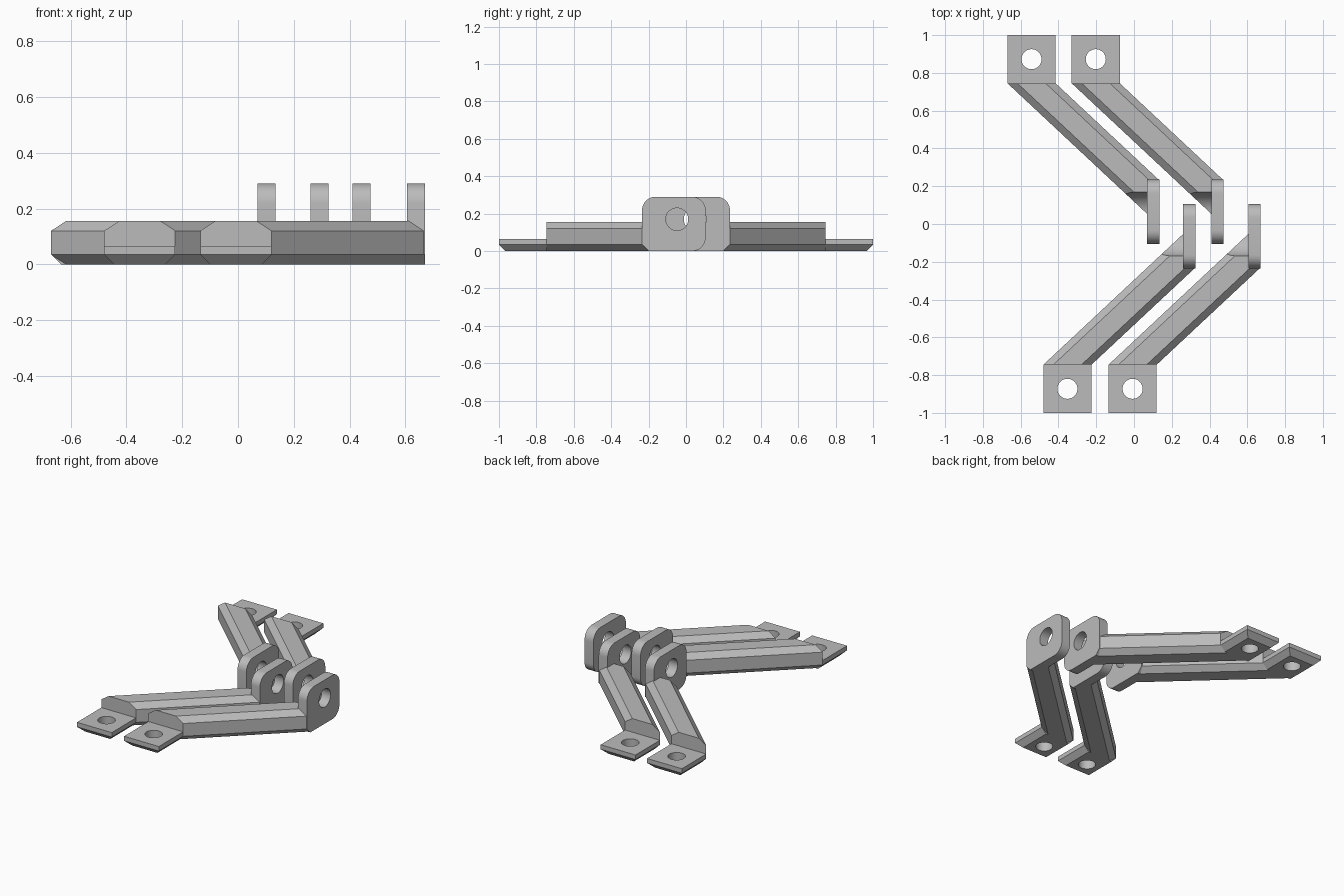
import bpy, bmesh
from math import radians, cos, sin, pi
from mathutils import Matrix, Vector

if "Cube" in bpy.data.objects:
    bpy.data.objects.remove(bpy.data.objects["Cube"], do_unlink=True)

grey = bpy.data.materials.new("plain grey")
grey.use_nodes = True
GREY = (0.5, 0.5, 0.5, 1)
grey.diffuse_color = GREY
grey.node_tree.nodes["Principled BSDF"].inputs["Base Color"].default_value = GREY

# Shared bracket dimensions; the pad's left edge is local x = 0
PAD_W = 0.255
PAD_Y0, PAD_Y1 = -1.0, -0.745
LUG_X0, LUG_X1 = 0.74, 0.805
LUG_Y0, LUG_Y1, LUG_TOP = -0.235, 0.105, 0.29
BOLT = (-0.048, 0.17)
SLOPE = 0.935
CH = 0.035


def make_object(name, bm):
    bmesh.ops.recalc_face_normals(bm, faces=bm.faces)
    mesh = bpy.data.meshes.new(name)
    bm.to_mesh(mesh)
    bm.free()
    mesh.materials.append(grey)
    obj = bpy.data.objects.new(name, mesh)
    bpy.context.collection.objects.link(obj)
    return obj


def loft(rings):
    """Bridge rings of equal length and cap both ends."""
    bm = bmesh.new()
    loops = [[bm.verts.new(p) for p in ring] for ring in rings]
    for a, b in zip(loops, loops[1:]):
        for i in range(len(a)):
            j = (i + 1) % len(a)
            bm.faces.new((a[i], a[j], b[j], b[i]))
    bm.faces.new(loops[0])
    bm.faces.new(loops[-1])
    return bm


def cylinder(name, radius, length, centre, axis):
    bm = bmesh.new()
    turn = Matrix.Rotation(pi / 2, 4, "Y") if axis == "X" else Matrix()
    bmesh.ops.create_cone(bm, cap_ends=True, segments=48, radius1=radius, radius2=radius,
                          depth=length, matrix=Matrix.Translation(centre) @ turn)
    obj = make_object(name, bm)
    obj.hide_render = True
    return obj


def cut(obj, cutter):
    mod = obj.modifiers.new("cut", "BOOLEAN")
    mod.operation = "DIFFERENCE"
    mod.solver = "EXACT"
    mod.object = cutter


def arc(cy, cz, r, start, steps=10):
    return [(cy + r * cos(radians(start + 90 * i / steps)),
             cz + r * sin(radians(start + 90 * i / steps))) for i in range(steps + 1)]


# Mounting pad with a chamfered underside
def pad_ring(z, inset):
    return [(inset, PAD_Y0 + inset, z), (PAD_W - inset, PAD_Y0 + inset, z),
            (PAD_W - inset, PAD_Y1, z), (inset, PAD_Y1, z)]


pad = make_object("mounting_pad", loft([pad_ring(0, CH), pad_ring(CH, 0), pad_ring(0.065, 0)]))

# Slanted arm with an eight-sided section, trimmed at the lug's outer face
w, c, top = PAD_W, 0.053, 0.155
section = [(c, 0), (w - c, 0), (w, CH), (w, top - CH),
           (w - c, top), (c, top), (0, top - CH), (0, CH)]
bm = loft([[(x + s, PAD_Y1 + s * SLOPE, z) for x, z in section] for s in (0, 0.9)])
trim = bmesh.ops.bisect_plane(bm, geom=bm.verts[:] + bm.edges[:] + bm.faces[:],
                              plane_co=(LUG_X1 - 0.0005, 0, 0), plane_no=(1, 0, 0),
                              clear_outer=True)
bmesh.ops.holes_fill(bm, edges=[e for e in bm.edges if e.is_boundary], sides=0)
arm = make_object("arm", bm)

# Upright lug with three rounded corners and one chamfered corner
r = 0.072
outline = [(LUG_Y0, CH), (LUG_Y0 + CH, 0)]
outline += arc(LUG_Y1 - r, r, r, -90)
outline += arc(LUG_Y1 - r, LUG_TOP - r, r, 0)
outline += arc(LUG_Y0 + r, LUG_TOP - r, r, 90)
lug = make_object("lug", loft([[(x, y, z) for y, z in outline] for x in (LUG_X0, LUG_X1)]))

# Bolt holes and the round clearance in the arm beside the lug
pad_hole = cylinder("pad_hole_cutter", 0.053, 0.4,
                    Vector((PAD_W / 2, (PAD_Y0 + PAD_Y1) / 2, 0)), "Z")
lug_hole = cylinder("lug_hole_cutter", 0.06, 0.4, Vector((LUG_X1, *BOLT)), "X")
clearance = cylinder("clearance_cutter", 0.122, 0.6, Vector((LUG_X0 - 0.299, *BOLT)), "X")
cut(pad, pad_hole)
cut(lug, lug_hole)
cut(arm, clearance)
cut(arm, lug_hole)

# Place two front brackets and two mirrored back brackets
bpy.context.view_layer.update()
deps = bpy.context.evaluated_depsgraph_get()
templates = [pad, arm, lug]
shapes = [(o.name, bpy.data.meshes.new_from_object(o.evaluated_get(deps))) for o in templates]
for helper in templates + [pad_hole, lug_hole, clearance]:
    bpy.data.objects.remove(helper, do_unlink=True)

placements = [("front_right", -0.48, 1), ("front_left", -0.135, 1),
              ("back_right", -0.67, -1), ("back_left", -0.33, -1)]
for side, dx, sign in placements:
    for part, shape in shapes:
        mesh = shape.copy()
        mesh.transform(Matrix.Translation((dx, 0, 0)) @ Matrix.Diagonal((1, sign, 1, 1)))
        if sign < 0:
            mesh.flip_normals()
        mesh.shade_smooth()
        mesh.set_sharp_from_angle(angle=radians(25))
        mesh.name = f"{side}_{part}"
        obj = bpy.data.objects.new(f"{side}_{part}", mesh)
        bpy.context.collection.objects.link(obj)
